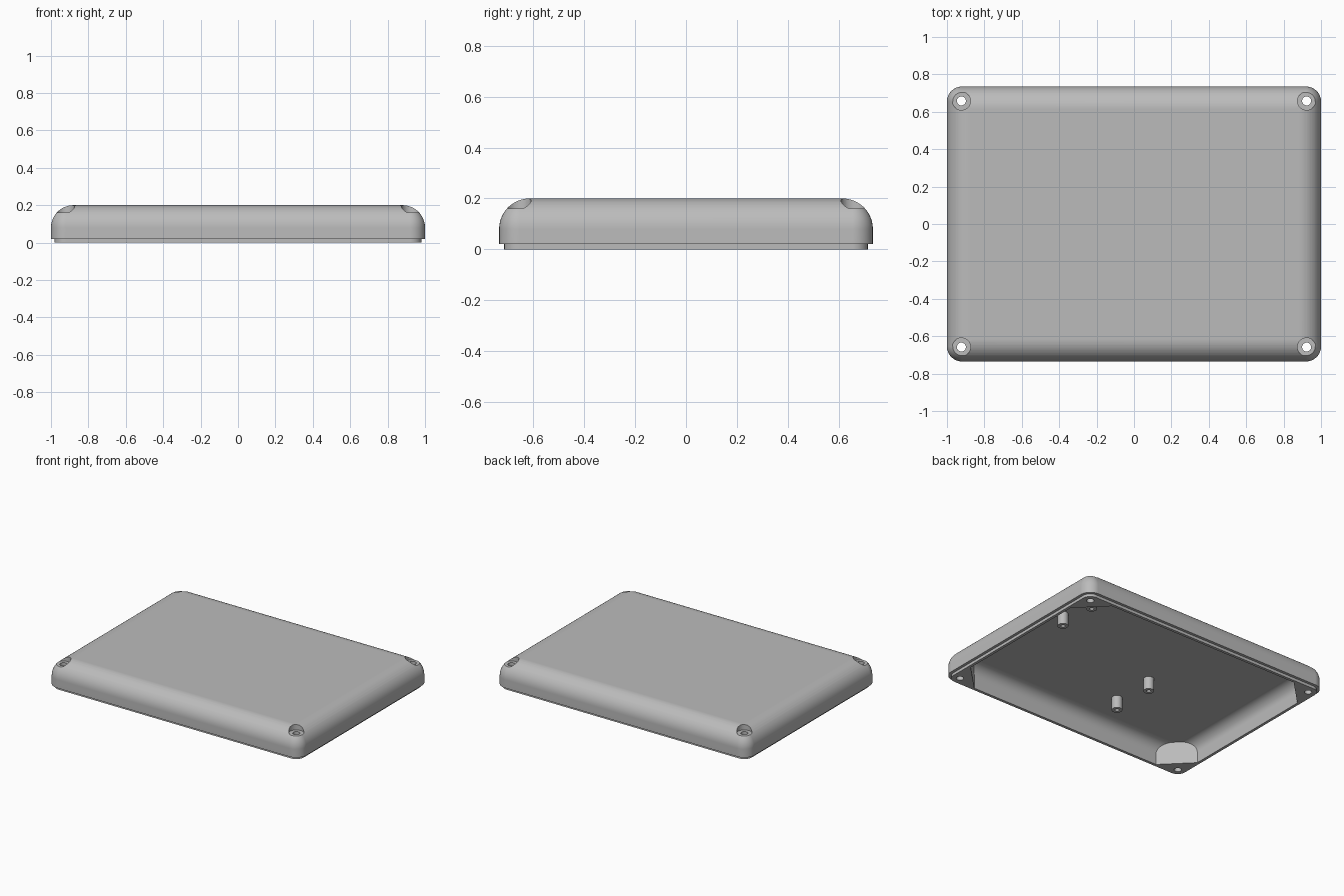
import bpy, bmesh
from math import sin, cos, pi

cube = bpy.data.objects.get("Cube")
if cube:
    bpy.data.objects.remove(cube)

grey = bpy.data.materials.new("light grey plastic")
grey.use_nodes = True
grey.diffuse_color = (0.5, 0.5, 0.5, 1)
grey.node_tree.nodes["Principled BSDF"].inputs["Base Color"].default_value = grey.diffuse_color

HX, HY, TOP = 1.0, 0.735, 0.2          # outer half sizes and height
WALL, CEILING, LIP = 0.04, 0.16, 0.02
FILLET = 0.12


def loft(name, loops, closed=False):
    """Skin a stack of equal-length point loops; cap both ends unless closed."""
    bm = bmesh.new()
    rings = [[bm.verts.new(p) for p in loop] for loop in loops]
    pairs = list(zip(rings, rings[1:]))
    if closed:
        pairs.append((rings[-1], rings[0]))
    else:
        bm.faces.new(rings[0])
        bm.faces.new(rings[-1])
    for a, b in pairs:
        for i in range(len(a)):
            j = (i + 1) % len(a)
            bm.faces.new((a[i], a[j], b[j], b[i]))
    bmesh.ops.recalc_face_normals(bm, faces=bm.faces)
    mesh = bpy.data.meshes.new(name)
    bm.to_mesh(mesh)
    bm.free()
    mesh.materials.append(grey)
    obj = bpy.data.objects.new(name, mesh)
    bpy.context.collection.objects.link(obj)
    return obj


def circle(x, y, r, z, n=32):
    return [(x + r * cos(2 * pi * i / n), y + r * sin(2 * pi * i / n), z) for i in range(n)]


def rounded_loop(inset, z, n=8):
    r = max(0.08 - inset, 0.02)
    pts = []
    for k, (sx, sy) in enumerate([(1, 1), (-1, 1), (-1, -1), (1, -1)]):
        for i in range(n + 1):
            a = (k + i / n) * pi / 2
            pts.append((sx * (HX - inset - r) + r * cos(a),
                        sy * (HY - inset - r) + r * sin(a), z))
    return pts


def cavity_loop(inset, z):
    # corners are cut by a fixed diagonal, leaving solid screw posts
    a, b = HX - WALL - inset, HY - WALL - inset
    k = HX + HY - 2 * WALL - 0.19
    return [(a, k - a, z), (k - b, b, z), (b - k, b, z), (-a, k - a, z),
            (-a, a - k, z), (b - k, -b, z), (k - b, -b, z), (a, a - k, z)]


def fillet(r, top, n=12):
    return [(r * (1 - cos(i / n * pi / 2)), top - r + r * sin(i / n * pi / 2))
            for i in range(n + 1)]


def activate(obj):
    bpy.ops.object.select_all(action='DESELECT')
    obj.select_set(True)
    bpy.context.view_layer.objects.active = obj


def cut(obj, cutter):
    cutter.hide_render = True
    mod = obj.modifiers.new("cut", 'BOOLEAN')
    mod.operation, mod.solver, mod.object = 'DIFFERENCE', 'EXACT', cutter
    activate(obj)
    bpy.ops.object.modifier_apply(modifier=mod.name)
    bpy.data.objects.remove(cutter)


def smooth(obj):
    activate(obj)
    bpy.ops.object.shade_smooth_by_angle(angle=pi / 6)
    mod = obj.modifiers.new("normals", 'WEIGHTED_NORMAL')
    mod.keep_sharp = True


# Lid shell with stepped lip and rounded top edge
profile = [(LIP, 0), (LIP, LIP), (0, LIP)] + fillet(FILLET, TOP)
lid = loft("lid_shell", [rounded_loop(d, z) for d, z in profile])

# Hollow interior
inner = [(0, -0.05)] + fillet(FILLET - WALL, CEILING)
cut(lid, loft("cavity_cutter", [cavity_loop(d, z) for d, z in inner]))

# Counterbored corner screw holes
for sx in (-1, 1):
    for sy in (-1, 1):
        x, y = sx * 0.923, sy * 0.658
        stack = [(0.024, -0.05), (0.024, CEILING), (0.049, CEILING), (0.049, TOP + 0.05)]
        cut(lid, loft("screw_cutter", [circle(x, y, r, z) for r, z in stack]))
smooth(lid)

# Hollow board standoffs hanging from the ceiling
for i, (x, y) in enumerate([(0.77, 0.2), (0.77, 0.49), (-0.2, -0.09), (-0.2, -0.41)]):
    stack = [(0.035, CEILING + 0.01), (0.035, 0.07), (0.014, 0.07), (0.014, CEILING + 0.01)]
    smooth(loft(f"standoff_{i + 1}", [circle(x, y, r, z) for r, z in stack], closed=True))
